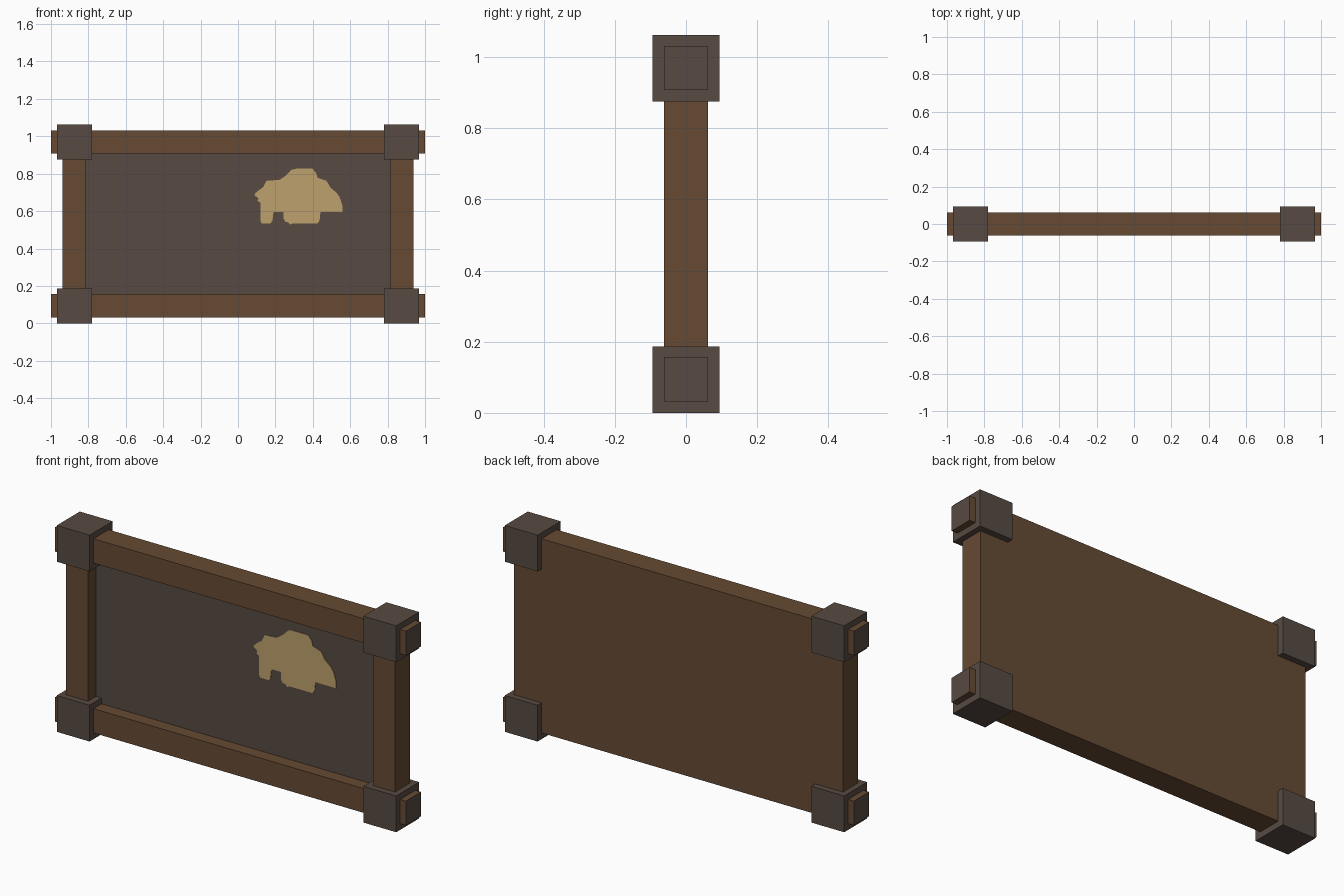
import bpy
import bmesh

cube = bpy.data.objects.get("Cube")
if cube:
    bpy.data.objects.remove(cube, do_unlink=True)


def material(name, rgb):
    m = bpy.data.materials.new(name)
    m.use_nodes = True
    m.diffuse_color = (*rgb, 1)
    m.node_tree.nodes["Principled BSDF"].inputs["Base Color"].default_value = (*rgb, 1)
    return m


WOOD = material("brown wood", (0.133, 0.069, 0.033))
GREY = material("grey brown", (0.095, 0.070, 0.054))
TAN = material("tan paint", (0.509, 0.352, 0.153))


def finish(name, bm, mats, rule=None):
    """Turn a bmesh into an object; rule picks the material from a face normal."""
    bmesh.ops.recalc_face_normals(bm, faces=bm.faces)
    bm.normal_update()
    if rule:
        for f in bm.faces:
            f.material_index = rule(f.normal)
    me = bpy.data.meshes.new(name)
    bm.to_mesh(me)
    bm.free()
    for m in mats:
        me.materials.append(m)
    ob = bpy.data.objects.new(name, me)
    bpy.context.collection.objects.link(ob)
    return ob


def box(name, lo, hi, mats, rule=None):
    bm = bmesh.new()
    bmesh.ops.create_cube(bm, size=1)
    for v in bm.verts:
        v.co = [(a + b) / 2 + c * (b - a) for a, b, c in zip(lo, hi, v.co)]
    return finish(name, bm, mats, rule)


HALF = 0.0615          # half depth of the frame timbers
PANEL_Y = 0.004        # front of the recessed panel
LOW, HIGH = 0.157, 0.907   # opening between the rails

# Rails with grey end grain
for label, z0, z1 in (("bottom", 0.032, LOW), ("top", HIGH, 1.032)):
    box(label + "_rail", (-1, -HALF, z0), (1, HALF, z1), [WOOD, GREY],
        lambda n: 1 if abs(n.x) > 0.9 else 0)

# Posts and corner blocks on both sides
for side, s in (("left", 1), ("right", -1)):
    x0, x1 = sorted((0.812 * s, 0.937 * s))
    box(side + "_post", (x0, -HALF, LOW), (x1, HALF, HIGH), [WOOD])
    x0, x1 = sorted((0.780 * s, 0.967 * s))
    for label, z0 in (("bottom", 0.0), ("top", 0.876)):
        box(f"{label}_{side}_corner_block", (x0, -0.0935, z0),
            (x1, 0.0935, z0 + 0.187), [GREY])

# Sign panel: grey face in front, wooden back flush with the frame
box("sign_panel", (-0.812, PANEL_Y, LOW), (0.812, HALF, HIGH), [WOOD, GREY],
    lambda n: 1 if n.y < -0.9 else 0)

# Painted animal silhouette as a thin plate (x, z outline)
OUTLINE = [
    (0.094, 0.698), (0.136, 0.730), (0.152, 0.762), (0.222, 0.767),
    (0.254, 0.789), (0.286, 0.821), (0.313, 0.827), (0.398, 0.827),
    (0.420, 0.800), (0.425, 0.778), (0.473, 0.762), (0.495, 0.725),
    (0.527, 0.698), (0.543, 0.676), (0.559, 0.628), (0.559, 0.596),
    (0.441, 0.596), (0.436, 0.548), (0.425, 0.535), (0.291, 0.535),
    (0.281, 0.527), (0.270, 0.539), (0.254, 0.543), (0.243, 0.559),
    (0.243, 0.596), (0.190, 0.596), (0.184, 0.548), (0.174, 0.535),
    (0.126, 0.535), (0.120, 0.548), (0.120, 0.644), (0.104, 0.655),
    (0.110, 0.668), (0.088, 0.684),
]
bm = bmesh.new()
face = bm.faces.new([bm.verts.new((x, PANEL_Y - 0.003, z)) for x, z in OUTLINE])
new = bmesh.ops.extrude_face_region(bm, geom=[face])["geom"]
bmesh.ops.translate(bm, vec=(0, 0.004, 0),
                    verts=[g for g in new if isinstance(g, bmesh.types.BMVert)])
finish("animal_silhouette", bm, [TAN])
